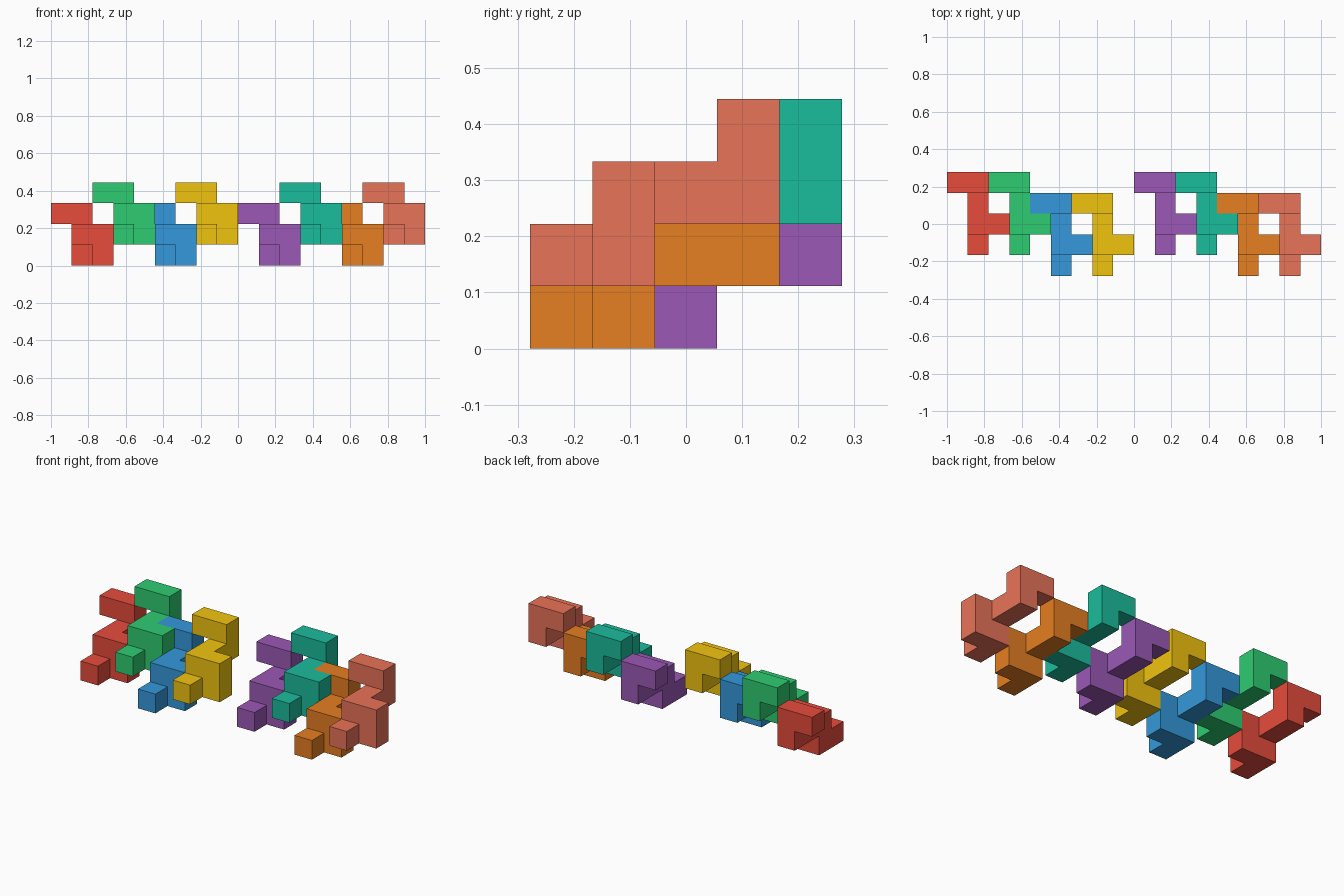
import bpy, bmesh
from mathutils import Vector, Color

if "Cube" in bpy.data.objects:
    bpy.data.objects.remove(bpy.data.objects["Cube"])

U = 1 / 9  # edge of one unit cube

# unit cubes of one piece: front nub, 2x2 block, link, L-shaped back
CELLS = [(1, 1, 0),
         (1, 2, 0), (2, 2, 0), (1, 2, 1), (2, 2, 1),
         (1, 3, 1),
         (1, 4, 1), (1, 4, 2), (0, 4, 2)]


def face_corners(cell, axis, side):
    a, b = (axis + 1) % 3, (axis + 2) % 3
    loop = [(0, 0), (1, 0), (1, 1), (0, 1)]
    for p, q in (loop if side else reversed(loop)):
        c = list(cell)
        c[axis] += side
        c[a] += p
        c[b] += q
        yield tuple(c)


def make_piece(name, offset, color):
    bm = bmesh.new()
    verts = {}
    for cell in CELLS:
        for axis in range(3):
            for side in (0, 1):
                near = list(cell)
                near[axis] += 2 * side - 1
                if tuple(near) in CELLS:
                    continue  # only outer faces
                corners = list(face_corners(cell, axis, side))
                for c in corners:
                    if c not in verts:
                        verts[c] = bm.verts.new(Vector(c) * U)
                bm.faces.new([verts[c] for c in corners])
    # merge coplanar squares into clean flat faces
    bmesh.ops.dissolve_limit(bm, angle_limit=0.01, verts=bm.verts[:], edges=bm.edges[:])
    mesh = bpy.data.meshes.new(name)
    bm.to_mesh(mesh)
    bm.free()
    mat = bpy.data.materials.new(name + "_paint")
    linear = Color([v / 255 for v in color]).from_srgb_to_scene_linear()
    mat.diffuse_color = (*linear, 1)
    mat.use_nodes = True
    mat.node_tree.nodes["Principled BSDF"].inputs["Base Color"].default_value = mat.diffuse_color
    mesh.materials.append(mat)
    obj = bpy.data.objects.new(name, mesh)
    obj.location = (Vector(offset) - Vector((9, 2.5, 0))) * U
    bpy.context.collection.objects.link(obj)


# two interlocked groups of four pieces
PIECES = [("red_piece", (0, 0, 0), (231, 76, 60)),
          ("green_piece", (2, 0, 1), (46, 204, 113)),
          ("blue_piece", (4, -1, 0), (52, 152, 219)),
          ("yellow_piece", (6, -1, 1), (241, 196, 15)),
          ("purple_piece", (9, 0, 0), (155, 89, 182)),
          ("teal_piece", (11, 0, 1), (26, 188, 156)),
          ("orange_piece", (13, -1, 0), (230, 126, 34)),
          ("salmon_piece", (15, -1, 1), (233, 115, 88))]
for piece in PIECES:
    make_piece(*piece)
